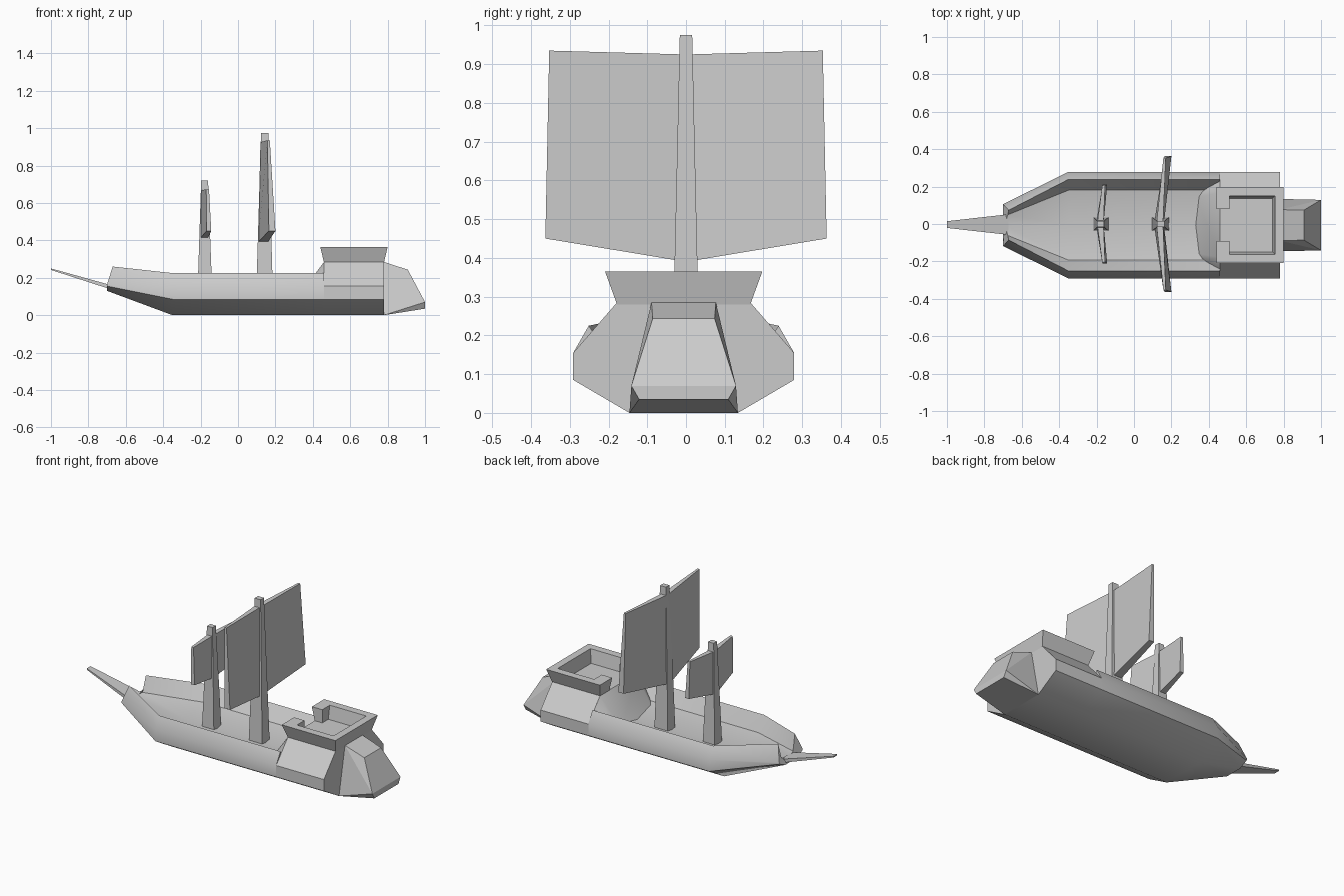
import bpy, bmesh
from math import radians

if "Cube" in bpy.data.objects:
    bpy.data.objects.remove(bpy.data.objects["Cube"])

OFF = -0.006  # hull sits a hair off the centre line


def finish(name, bm, smooth=None):
    bmesh.ops.recalc_face_normals(bm, faces=bm.faces)
    me = bpy.data.meshes.new(name)
    bm.to_mesh(me)
    bm.free()
    ob = bpy.data.objects.new(name, me)
    bpy.context.collection.objects.link(ob)
    if smooth:
        bpy.ops.object.select_all(action='DESELECT')
        ob.select_set(True)
        bpy.context.view_layer.objects.active = ob
        bpy.ops.object.shade_smooth_by_angle(angle=radians(smooth))
    return ob


def loft(name, rings, smooth=None, off=0.0):
    """Skin a row of closed rings and cap both ends."""
    bm = bmesh.new()
    rows = [[bm.verts.new((x, y + off, z)) for x, y, z in r] for r in rings]
    n = len(rows[0])
    for a, b in zip(rows, rows[1:]):
        for i in range(n):
            j = (i + 1) % n
            bm.faces.new((a[i], a[j], b[j], b[i]))
    bm.faces.new(rows[0])
    bm.faces.new(rows[-1])
    return finish(name, bm, smooth)


def hull_of(name, half, off=0.0, smooth=None):
    """Convex solid from points mirrored across y."""
    bm = bmesh.new()
    for x, y, z in half:
        for s in (-1, 1):
            bm.verts.new((x, s * y, z))
    r = bmesh.ops.convex_hull(bm, input=bm.verts)
    bmesh.ops.dissolve_limit(bm, angle_limit=radians(1), verts=bm.verts, edges=bm.edges)
    for v in bm.verts:
        v.co.y += off
    return finish(name, bm, smooth)


def mirrored(half, centre=None):
    """Closed ring from a half outline, with an optional centre point."""
    ring = list(half) + ([centre] if centre else [])
    return ring + [(x, -y, z) for x, y, z in reversed(half)]


def rect(x0, x1, hw, z):
    return [(x0, -hw, z), (x1, -hw, z), (x1, hw, z), (x0, hw, z)]


# Open hull: keel edge, chine, upper side, rail edge, deck edge
def mid(x):
    return mirrored([(x, .14, 0), (x, .285, .085), (x, .285, .155),
                     (x, .245, .225), (x, .187, .14)], (x, 0, .11))


bow = mirrored([(-.70, .055, .13), (-.70, .108, .155), (-.70, .112, .165),
                (-.67, .08, .26), (-.675, .055, .165)], (-.69, 0, .155))
loft("hull", [bow, mid(-.35), mid(.46)], 35, OFF)

# Raised stern body and the sloped step up to it
loft("stern_body", [mirrored([(x, .14, 0), (x, .285, .085), (x, .285, .155),
                              (x, .172, .285)]) for x in (.46, .78)], 35, OFF)
hull_of("deck_step", [(.33, .15, .11), (.38, .19, .15), (.46, .245, .2),
                      (.46, .172, .285), (.46, .15, .09)], OFF, 35)

# Stern gallery
hull_of("stern_gallery", [(.78, .14, 0), (.78, .083, .285), (.908, .08, .243),
                          (1, .135, .07), (1, .115, .035)], OFF)


# Flared parapet, open at the front
def parapet(z, x0, x1, hw, ix, ihw):
    return mirrored([(x1, 0.0001, z), (x1, hw, z), (x0, hw, z), (x0, .085, z),
                     (.51, .085, z), (.51, ihw, z), (ix, ihw, z),
                     (ix, 0.0001, z)])


def c_ring(z, x0, x1, hw, ix, ihw):
    half = [(x0, .085, z), (x0, hw, z), (x1, hw, z)]
    inner = [(.51, -.085, z), (.51, -ihw, z), (ix, -ihw, z)]
    return mirrored(half) + mirrored(inner)


loft("stern_parapet", [c_ring(.28, .46, .78, .172, .74, .142),
                       c_ring(.365, .44, .80, .203, .755, .157)], None, OFF)

# Bowsprit
loft("bowsprit", [[(x, -w, a), (x, w, a), (x, w, b), (x, -w, b)]
                  for x, w, a, b in ((-.67, .055, .135, .158), (-1, .018, .242, .25))],
     None, OFF / 2)

# Masts
loft("fore_mast", [rect(-.217, -.137, .036, .10), rect(-.197, -.16, .016, .72)])
loft("main_mast", [rect(.097, .187, .036, .10), rect(.123, .163, .016, .975)])


# Sails: swept-back tips, wedge-shaped in side view
def sail(name, tip, centre):
    def ring(y_low, y_top, d):
        xa, xb, z0, xc, xd, z1 = d
        return [(xa, y_low, z0), (xb, y_low, z0), (xd, y_top, z1), (xc, y_top, z1)]
    hw_low, hw_top, d = tip
    loft(name, [ring(-hw_low, -hw_top, d), ring(0, 0, centre), ring(hw_low, hw_top, d)])


sail("main_sail", (.363, .353, (.165, .20, .45, .157, .17, .935)),
     (.107, .16, .39, .12, .155, .925))
sail("fore_sail", (.212, .205, (-.168, -.143, .45, -.17, -.155, .673)),
     (-.203, -.163, .41, -.197, -.163, .667))
